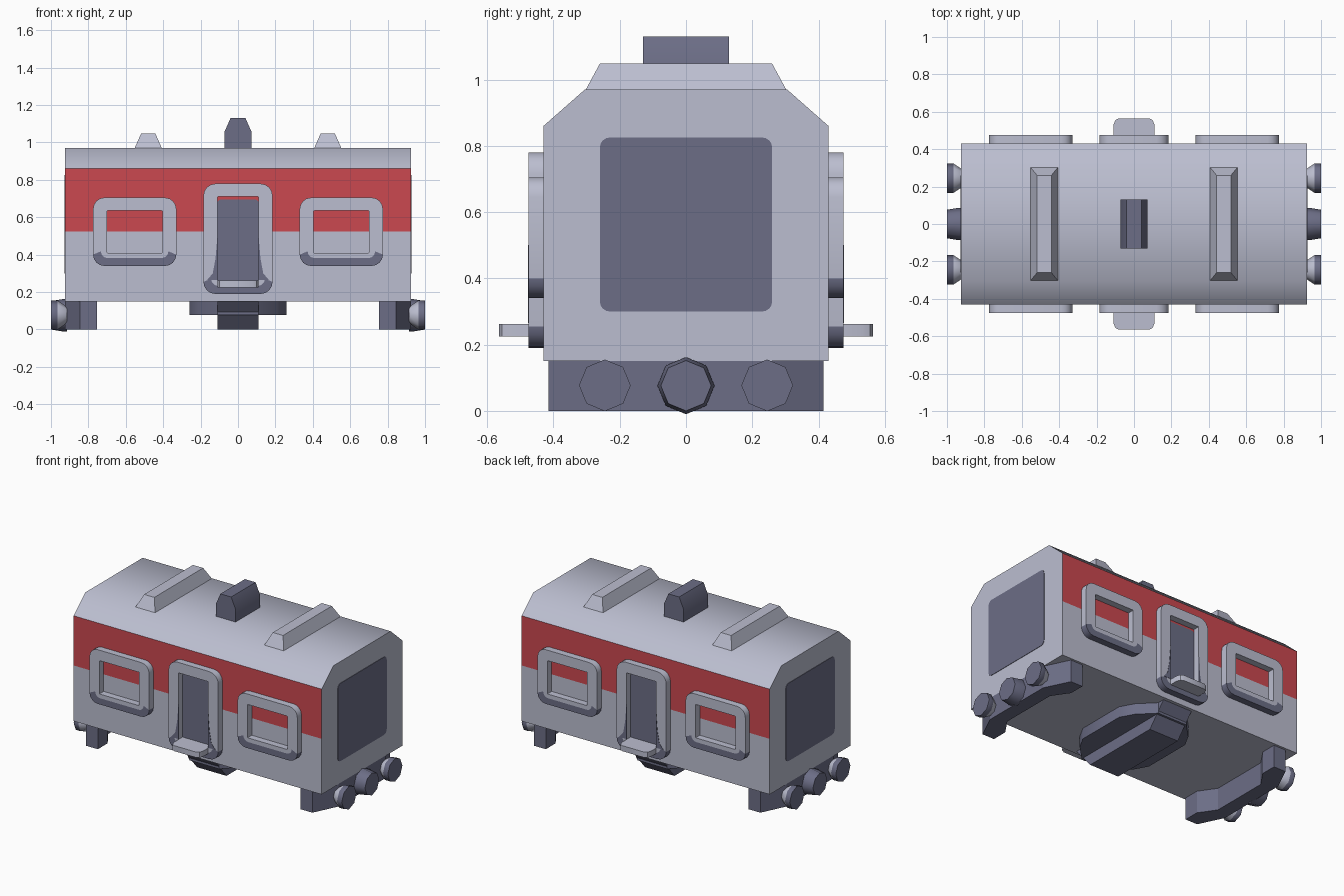
import bpy, bmesh, math
from mathutils import Vector

if "Cube" in bpy.data.objects:
    bpy.data.objects.remove(bpy.data.objects["Cube"])


def material(name, rgb):
    m = bpy.data.materials.new(name)
    m.diffuse_color = (*rgb, 1)
    m.use_nodes = True
    m.node_tree.nodes["Principled BSDF"].inputs["Base Color"].default_value = m.diffuse_color
    return m


LIGHT = material("pale grey", (0.50, 0.515, 0.63))
RED = material("red", (0.60, 0.065, 0.08))
DARK = material("dark slate", (0.15, 0.155, 0.24))


def finish(name, bm, mats, angle=0):
    bmesh.ops.recalc_face_normals(bm, faces=bm.faces)
    me = bpy.data.meshes.new(name)
    bm.to_mesh(me)
    bm.free()
    ob = bpy.data.objects.new(name, me)
    bpy.context.collection.objects.link(ob)
    for m in mats:
        me.materials.append(m)
    if angle:
        bpy.ops.object.select_all(action='DESELECT')
        ob.select_set(True)
        bpy.context.view_layer.objects.active = ob
        bpy.ops.object.shade_smooth_by_angle(angle=math.radians(angle))
    return ob


def place(axis, p, d):
    """Put a 2D profile point at depth d along the given axis."""
    return {'x': (d, p[0], p[1]), 'y': (p[0], d, p[1]), 'z': (p[0], p[1], d)}[axis]


def prism(name, pts, axis, lo, hi, mats, angle=0, rule=None):
    bm = bmesh.new()
    a = [bm.verts.new(place(axis, p, lo)) for p in pts]
    b = [bm.verts.new(place(axis, p, hi)) for p in pts]
    bm.faces.new(a)
    bm.faces.new(b)
    for i in range(len(pts)):
        j = (i + 1) % len(pts)
        bm.faces.new((a[i], a[j], b[j], b[i]))
    if rule:
        bm.normal_update()
        for f in bm.faces:
            f.material_index = rule(f)
    return finish(name, bm, mats, angle)


def rounded(x0, x1, z0, z1, r, n=5):
    pts = []
    for k, (cx, cz) in enumerate([(x1 - r, z1 - r), (x0 + r, z1 - r),
                                  (x0 + r, z0 + r), (x1 - r, z0 + r)]):
        for i in range(n):
            t = math.pi / 2 * (k + i / (n - 1))
            pts.append((cx + r * math.cos(t), cz + r * math.sin(t)))
    return pts


def frame(name, outer, inner, r, side):
    """Rounded surround with a rectangular opening and a dark lower lip."""
    x0, x1, z0, z1 = outer
    e = 0.042
    loops = [(rounded(*outer, r), 0.425), (rounded(*outer, r), 0.475),
             (rounded(x0 + e, x1 - e, z0 + e, z1 - e, r * 0.6), 0.475),
             (rounded(*inner, 0.004), 0.475), (rounded(*inner, 0.004), 0.425)]
    bm = bmesh.new()
    rings = [[bm.verts.new((x, side * y, z)) for x, z in pts] for pts, y in loops]
    n = len(rings[0])
    for k in range(4):
        for i in range(n):
            j = (i + 1) % n
            f = bm.faces.new((rings[k][i], rings[k][j], rings[k + 1][j], rings[k + 1][i]))
            low = f.calc_center_median().z < z0 + r + 0.005
            f.material_index = 1 if k < 2 and low else 0
    finish(name, bm, [LIGHT, DARK], 30)


def lathe_x(name, y, z, rings, mats, sx):
    """Eight-sided round part along x; rings are (x, radius)."""
    bm = bmesh.new()
    vs = [[bm.verts.new((sx * x, y + r * math.cos(i * math.pi / 4), z + r * math.sin(i * math.pi / 4)))
           for i in range(8)] for x, r in rings]
    bm.faces.new(vs[0])
    bm.faces.new(vs[-1])
    for k in range(len(vs) - 1):
        for i in range(8):
            j = (i + 1) % 8
            f = bm.faces.new((vs[k][i], vs[k][j], vs[k + 1][j], vs[k + 1][i]))
            f.material_index = 1 if k == 0 and len(mats) > 1 else 0
    finish(name, bm, mats, 50)


# Carriage body with red band on the two long sides
half = [(0.43, 0.15), (0.43, 0.525), (0.43, 0.86), (0.305, 0.97)]
body = half + [(-y, z) for y, z in reversed(half)]
prism("body", body, 'x', -0.925, 0.925, [LIGHT, RED], 45,
      lambda f: int(abs(f.normal.y) > 0.9 and f.calc_center_median().z > 0.53))

# Roof vents and chimney
for s in (-1, 1):
    bm = bmesh.new()
    bmesh.ops.create_cube(bm, size=2)
    for v in bm.verts:
        top = v.co.z > 0
        hx, hy = (0.038, 0.26) if top else (0.075, 0.305)
        v.co = Vector((s * 0.48 + v.co.x * hx, v.co.y * hy, 1.048 if top else 0.965))
    finish("roof_vent", bm, [LIGHT])
prism("roof_chimney", [(-0.073, 0.96), (-0.073, 1.055), (-0.04, 1.13), (0.04, 1.13),
                       (0.073, 1.055), (0.073, 0.96)], 'y', -0.13, 0.13, [DARK], 30)

for s in (-1, 1):
    # Side windows
    for c in (-0.5525, 0.5525):
        frame("window_frame", (c - 0.2225, c + 0.2225, 0.34, 0.705),
              (c - 0.148, c + 0.148, 0.41, 0.635), 0.06, s)
    # Door surround, door leaf, step and dark wear beside the step
    frame("door_frame", (-0.185, 0.185, 0.19, 0.78), (-0.11, 0.11, 0.225, 0.71), 0.065, s)
    prism("door_panel", rounded(-0.11, 0.11, 0.225, 0.695, 0.02), 'y',
          s * 0.425, s * 0.434, [DARK])
    step = [(-0.11, 0.42), (0.11, 0.42), (0.11, 0.53), (0.1, 0.555), (0.08, 0.565),
            (-0.08, 0.565), (-0.1, 0.555), (-0.11, 0.53)]
    prism("door_step", [(x, s * y) for x, y in step], 'z', 0.225, 0.262, [LIGHT], 40)
    wear = [(0.11, 0.265), (0.165, 0.265), (0.135, 0.30), (0.12, 0.38), (0.11, 0.50)]
    for m in (-1, 1):
        prism("door_wear", [(m * x, z) for x, z in wear], 'y', s * 0.474, s * 0.477, [DARK])

    # End window
    prism("end_window", rounded(-0.26, 0.26, 0.30, 0.825, 0.03), 'x',
          s * 0.92, s * 0.928, [DARK])
    # Swept end beam
    beam = [(0.925, 0.25), (0.845, 0.415), (0.755, 0.415), (0.755, 0.31), (0.83, 0.20)]
    plan = beam + [(x, -y) for x, y in reversed(beam)]
    prism("end_beam", [(s * x, y) for x, y in plan], 'z', 0, 0.152, [DARK])
    # Buffers and coupler
    for y in (-0.245, 0.245):
        lathe_x("buffer", y, 0.077, [(0.915, 0.045), (0.965, 0.078), (1.0, 0.078)], [DARK, LIGHT], s)
    lathe_x("coupler", 0, 0.076, [(0.915, 0.086), (0.94, 0.086), (1.0, 0.076)], [DARK], s)

# Underfloor tank: wide plate and central keel with sloped ends
prism("underfloor_plate", [(0.26, -0.17), (0.26, 0.17), (0.21, 0.26), (0.11, 0.36), (-0.11, 0.36),
                           (-0.21, 0.26), (-0.26, 0.17), (-0.26, -0.17), (-0.21, -0.26),
                           (-0.11, -0.36), (0.11, -0.36), (0.21, -0.26)],
      'z', 0.077, 0.152, [DARK], 40)
prism("underfloor_keel", [(-0.41, 0.152), (-0.28, 0), (0.28, 0), (0.41, 0.152)],
      'x', -0.11, 0.11, [DARK])
